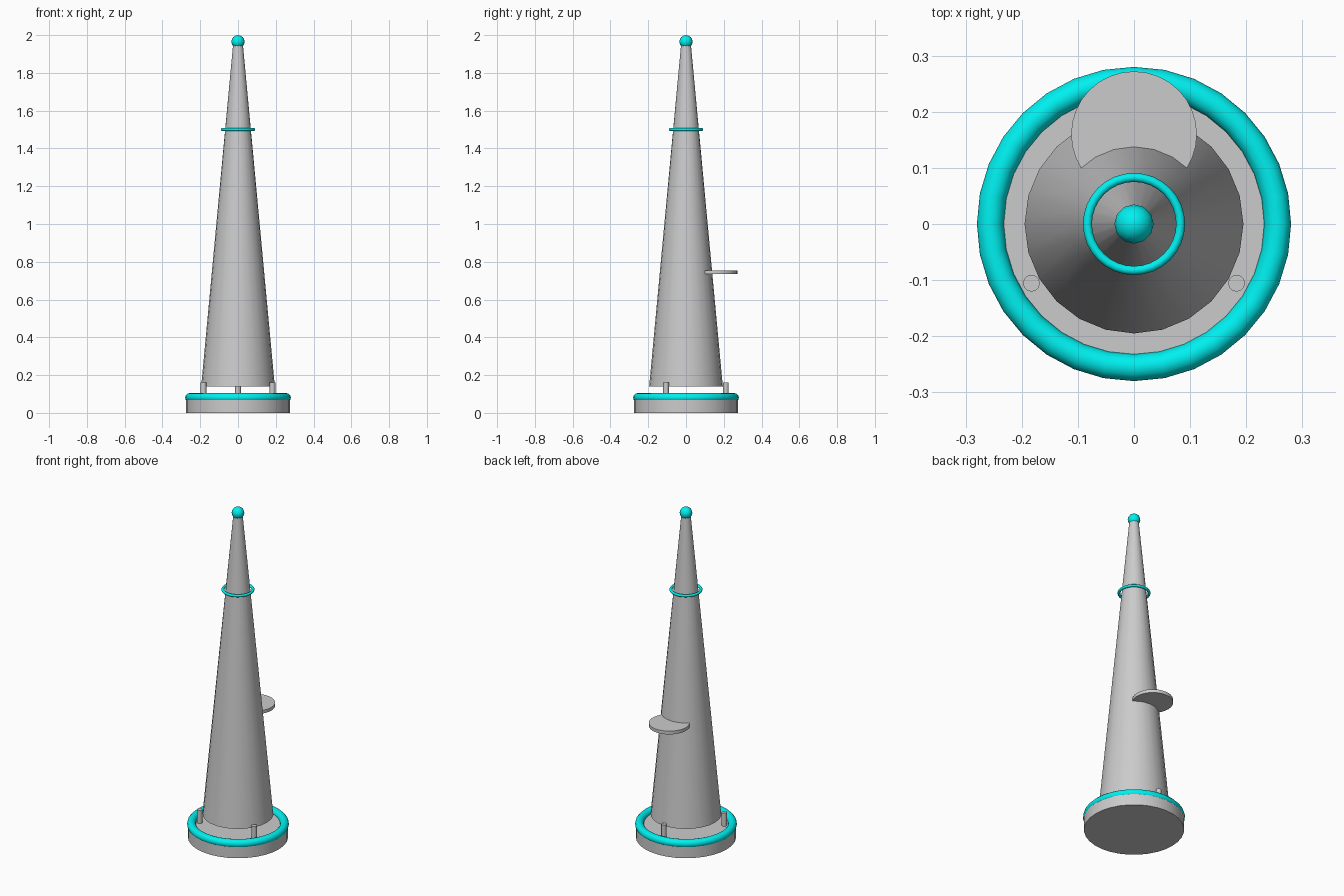
import bpy, math

if "Cube" in bpy.data.objects:
    bpy.data.objects.remove(bpy.data.objects["Cube"])

cyan = bpy.data.materials.new("cyan")
cyan.diffuse_color = (0.0, 0.87, 0.87, 1)
cyan.use_nodes = True
cyan.node_tree.nodes["Principled BSDF"].inputs["Base Color"].default_value = cyan.diffuse_color


def finish(name, mat=None):
    ob = bpy.context.object
    ob.name = name
    bpy.ops.object.shade_smooth_by_angle(angle=math.radians(40))
    if mat:
        ob.data.materials.append(mat)
    return ob


def frustum(name, r1, r2, z1, z2, sides, x=0, y=0):
    bpy.ops.mesh.primitive_cone_add(vertices=sides, radius1=r1, radius2=r2, depth=z2 - z1,
                                    location=(x, y, (z1 + z2) / 2))
    return finish(name)


def ring(name, major, minor, z, sides):
    bpy.ops.mesh.primitive_torus_add(major_segments=sides, minor_segments=12, major_radius=major,
                                     minor_radius=minor, location=(0, 0, z))
    return finish(name, cyan)


# Base disc and glowing rim
frustum("base", 0.275, 0.275, 0, 0.08, 32)
ring("base_ring", 0.256, 0.024, 0.081, 32)

# Three support pins carrying the raised tower
for i in range(3):
    a = math.radians(90 + 120 * i)
    frustum(f"support_pin_{i + 1}", 0.015, 0.015, 0.07, 0.16, 12,
            0.211 * math.cos(a), 0.211 * math.sin(a))

# Tapered tower in two stacked sections
frustum("lower_tower", 0.195, 0.111, 0.14, 1.04, 24)
frustum("upper_tower", 0.111, 0.026, 1.04, 1.95, 24)

# Balcony disc projecting from the back
frustum("balcony", 0.112, 0.112, 0.735, 0.755, 32, 0, 0.16)

# Floating upper ring and tip ball
ring("upper_ring", 0.083, 0.008, 1.5, 32)
bpy.ops.mesh.primitive_uv_sphere_add(segments=12, ring_count=8, radius=0.035, location=(0, 0, 1.965))
finish("tip_ball", cyan)
